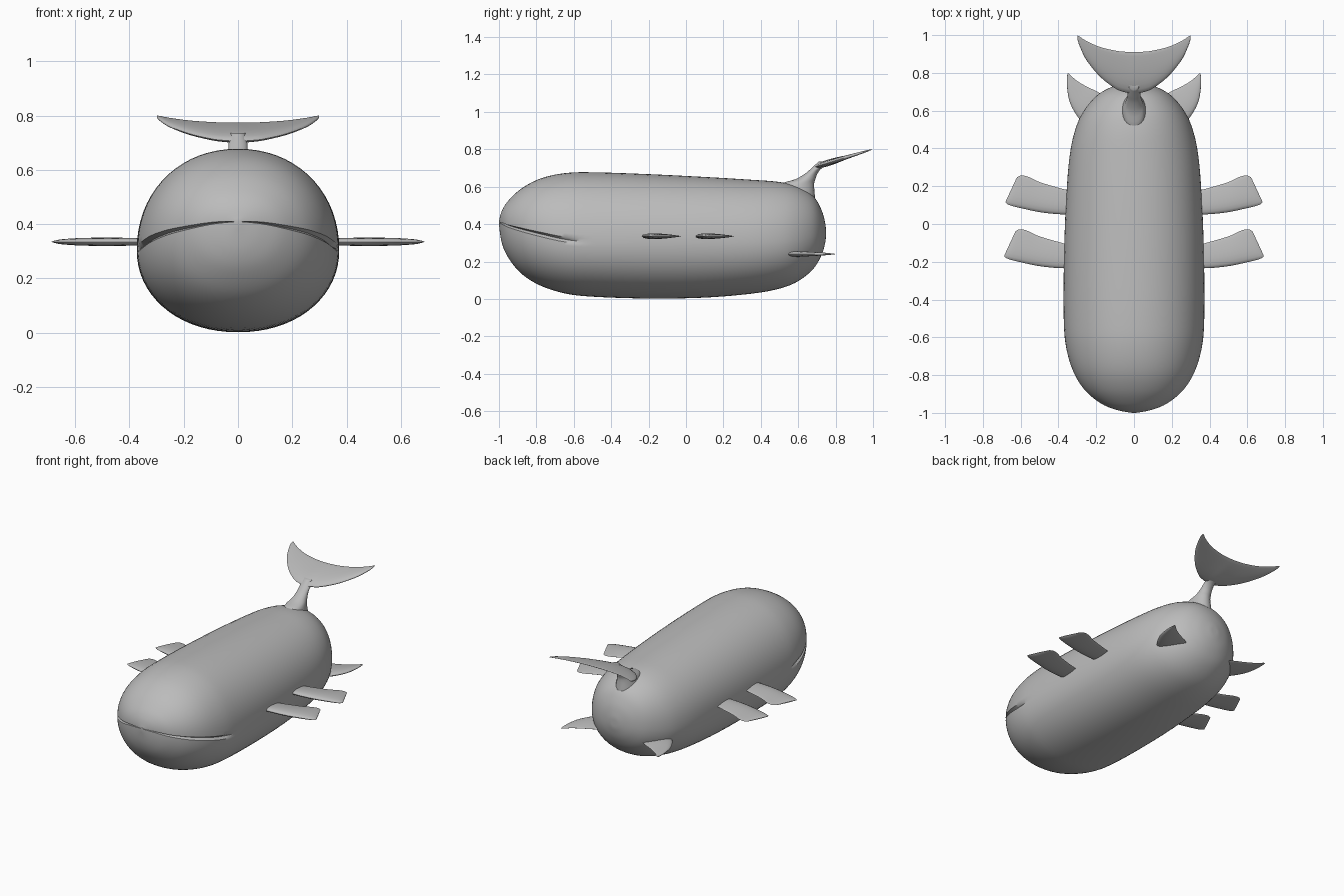
import bpy, bmesh
from math import sin, cos, pi, copysign, radians
from mathutils import Vector

cube = bpy.data.objects.get("Cube")
if cube:
    bpy.data.objects.remove(cube, do_unlink=True)

GREY = (0.5, 0.5, 0.5, 1)
skin = bpy.data.materials.new("grey skin")
skin.use_nodes = True
skin.diffuse_color = GREY
skin.node_tree.nodes["Principled BSDF"].inputs["Base Color"].default_value = GREY


def smooth_keys(keys, steps):
    """Catmull-Rom interpolation through tuples of numbers."""
    out = []
    last = len(keys) - 1
    for i in range(last):
        a, b, c, d = (keys[max(0, min(last, i + k))] for k in (-1, 0, 1, 2))
        for s in range(steps):
            t = s / steps
            out.append([q + t * (r - p) / 2
                        + t * t * (2 * p - 5 * q + 4 * r - s4) / 2
                        + t ** 3 * (3 * q - p - 3 * r + s4) / 2
                        for p, q, r, s4 in zip(a, b, c, d)])
    out.append(list(keys[-1]))
    return out


def loft(name, rings, mirror=False):
    """Skin closed rings of equal length and cap both ends."""
    bm = bmesh.new()
    loops = [[bm.verts.new(p) for p in ring] for ring in rings]
    n = len(loops[0])
    for a, b in zip(loops, loops[1:]):
        for i in range(n):
            j = (i + 1) % n
            bm.faces.new((a[i], a[j], b[j], b[i]))
    bm.faces.new(loops[0])
    bm.faces.new(loops[-1])
    if mirror:
        copy = bmesh.ops.duplicate(bm, geom=bm.verts[:] + bm.edges[:] + bm.faces[:])
        for v in copy["geom"]:
            if isinstance(v, bmesh.types.BMVert):
                v.co.x = -v.co.x
    bmesh.ops.recalc_face_normals(bm, faces=bm.faces)
    mesh = bpy.data.meshes.new(name)
    bm.to_mesh(mesh)
    bm.free()
    mesh.materials.append(skin)
    obj = bpy.data.objects.new(name, mesh)
    bpy.context.collection.objects.link(obj)
    bpy.ops.object.select_all(action='DESELECT')
    obj.select_set(True)
    bpy.context.view_layer.objects.active = obj
    bpy.ops.object.shade_smooth_by_angle(angle=radians(50))
    return obj


def blade_rings(stations, height, steps=5):
    """Teardrop sections from (lead x, lead y, trail x, trail y, thickness)."""
    rings = []
    for lx, ly, tx, ty, thick in smooth_keys(stations, steps):
        ring = []
        for k in range(20):
            a = 2 * pi * k / 20
            t = (1 - cos(a)) / 2
            x, y = lx + (tx - lx) * t, ly + (ty - ly) * t
            bulge = thick * sin(a) * (1.15 - 0.75 * t) / 2
            ring.append(Vector((x, y, height(x, y) + bulge)))
        rings.append(ring)
    return rings


# Body: y, mouth-line height, top, bottom, half width
profile = [
    (-1.0, .41, .415, .395, .008), (-.985, .405, .47, .30, .09),
    (-.95, .39, .525, .22, .175), (-.88, .37, .59, .135, .26),
    (-.78, .345, .643, .072, .322), (-.65, .317, .672, .03, .36),
    (-.5, .305, .677, .012, .372), (-.2, .305, .667, .002, .371),
    (.1, .305, .652, .007, .361), (.35, .305, .637, .028, .342),
    (.5, .31, .625, .055, .311), (.6, .32, .60, .095, .265),
    (.68, .335, .55, .16, .197), (.725, .345, .475, .235, .12),
    (.745, .35, .40, .305, .045), (.748, .352, .357, .347, .004)]
SIDE = 16
quarter = [0, .035, .09] + [.09 + (pi / 2 - .09) * i / SIDE for i in range(1, SIDE + 1)]
angles = (quarter + [pi - a for a in quarter[-2::-1]]
          + [pi + a for a in quarter[1:]] + [2 * pi - a for a in quarter[-2:0:-1]])


def rounded(v):
    return copysign(abs(v) ** .95, v)


body_rings = []
for y, mid, top, bottom, width in smooth_keys(profile, 5):
    ring = []
    # The mouth groove fades out toward its corner
    groove = max(0, min(1, (-.53 - y) / .12))
    for a in angles:
        s, c = rounded(sin(a)), rounded(cos(a))
        pinch = .014 * groove if abs(sin(a)) < .01 else 0
        x = c * max(width - pinch, width * .6)
        z = mid + s * ((top - mid) if s > 0 else (mid - bottom))
        ring.append((x, y + pinch * .8, z))
    body_rings.append(ring)
loft("body", body_rings)

# Tail stalk: height, front y, back y, half width
stalk = [(.54, .47, .69, .075), (.61, .50, .685, .058), (.64, .585, .692, .044),
         (.67, .637, .703, .036), (.70, .672, .728, .034), (.735, .71, .79, .03)]
stalk_rings = []
for z, front, back, width in smooth_keys(stalk, 4):
    ring = []
    for k in range(24):
        a = 2 * pi * k / 24
        ring.append((width * cos(a), (front + back) / 2 + (back - front) / 2 * sin(a), z))
    stalk_rings.append(ring)
loft("tail_stalk", stalk_rings)

# Tail fluke: x, leading y, trailing y, thickness
half = [(0, .69, .91, .042), (.05, .698, .912, .038), (.1, .718, .918, .034),
        (.18, .78, .937, .028), (.25, .865, .968, .02), (.285, .935, .99, .013),
        (.298, .972, .998, .006)]
right = [(x, lead, x, trail, th) for x, lead, trail, th in half]
left = [(-x, lead, -x, trail, th) for x, lead, trail, th in half[:0:-1]]
loft("tail_fluke", blade_rings(left + right, lambda x, y: .706 + (y - .69) * .305))

# Two pairs of side fins
fin = [(.3, .05, .3, .165, .026), (.4, .052, .4, .192, .034), (.5, .063, .5, .222, .036),
       (.59, .082, .56, .25, .032), (.65, .097, .595, .257, .024),
       (.674, .108, .615, .25, .014), (.68, .118, .622, .243, .004)]
for name, dx, dy in (("rear_side_fins", 0, 0), ("front_side_fins", .007, -.285)):
    moved = [(a + dx, b + dy, c + dx, d + dy, th) for a, b, c, d, th in fin]
    loft(name, blade_rings(moved, lambda x, y: .335), mirror=True)

# Small fins near the tail
small = [(.24, .5, .1, .64, .036), (.3, .57, .19, .698, .034), (.34, .645, .25, .727, .026),
         (.354, .72, .305, .76, .018), (.355, .775, .34, .792, .008), (.352, .795, .348, .797, .003)]
loft("back_fins", blade_rings(small, lambda x, y: .24), mirror=True)
